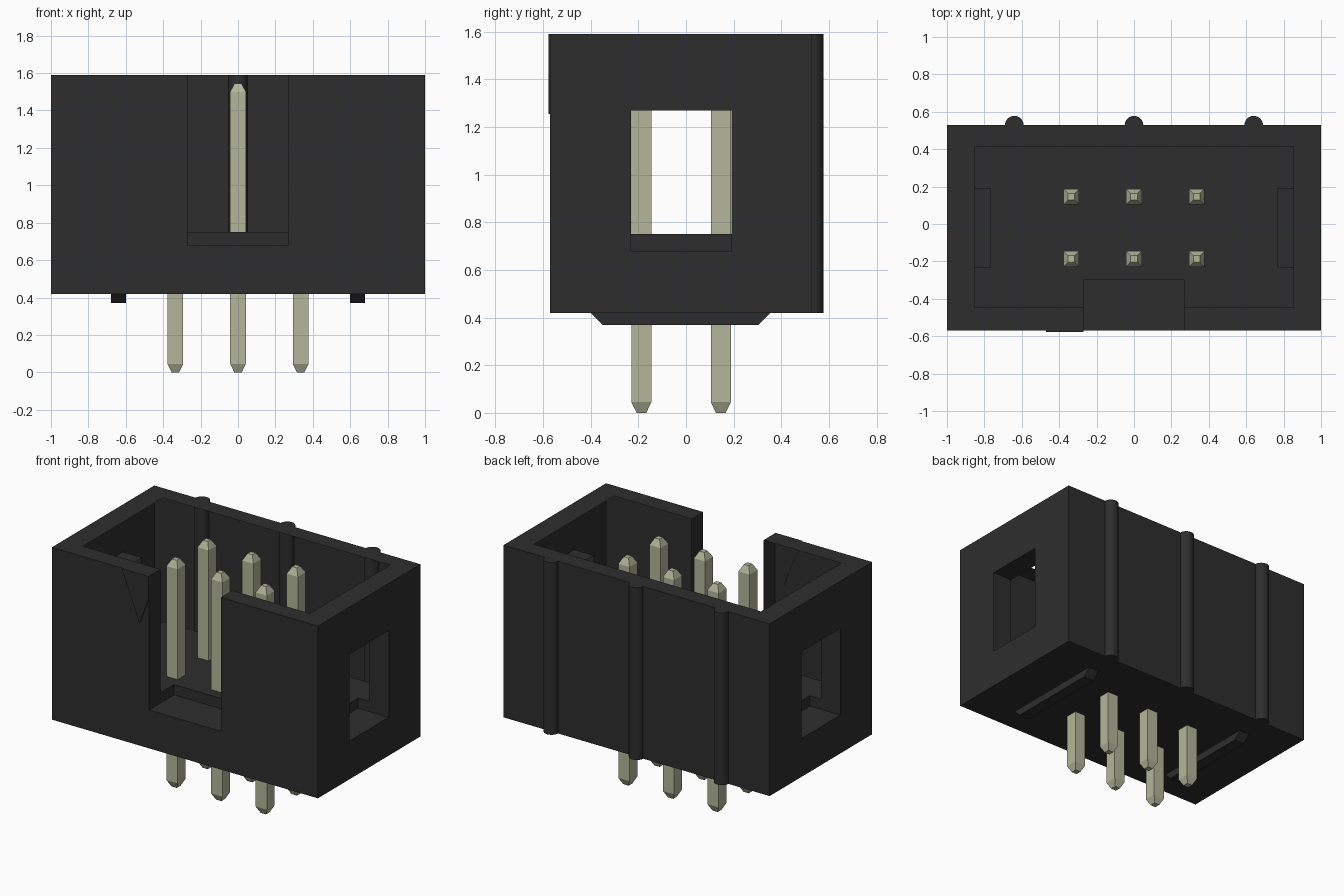
import bpy, bmesh, math
from mathutils import Matrix

if "Cube" in bpy.data.objects:
    bpy.data.objects.remove(bpy.data.objects["Cube"], do_unlink=True)


def material(name, rgb):
    m = bpy.data.materials.new(name)
    m.use_nodes = True
    m.diffuse_color = (*rgb, 1)
    bsdf = next(n for n in m.node_tree.nodes if n.type == 'BSDF_PRINCIPLED')
    bsdf.inputs["Base Color"].default_value = (*rgb, 1)
    return m


BLACK = material("black plastic", (0.027, 0.027, 0.027))
METAL = material("pale pin metal", (0.456, 0.468, 0.328))


def finish(name, bm, mat):
    bmesh.ops.recalc_face_normals(bm, faces=bm.faces[:])
    me = bpy.data.meshes.new(name)
    bm.to_mesh(me)
    bm.free()
    me.materials.append(mat)
    ob = bpy.data.objects.new(name, me)
    bpy.context.scene.collection.objects.link(ob)
    return ob


def box(name, x, y, z, mat=BLACK):
    bm = bmesh.new()
    size = Matrix.Diagonal((x[1] - x[0], y[1] - y[0], z[1] - z[0], 1))
    mid = Matrix.Translation((sum(x) / 2, sum(y) / 2, sum(z) / 2))
    bmesh.ops.create_cube(bm, size=1, matrix=mid @ size)
    return finish(name, bm, mat)


def prism(name, points, offset, mat=BLACK):
    """Extrude a flat polygon along an offset vector."""
    bm = bmesh.new()
    face = bm.faces.new([bm.verts.new(p) for p in points])
    ext = bmesh.ops.extrude_face_region(bm, geom=[face], use_keep_orig=True)
    verts = [g for g in ext["geom"] if isinstance(g, bmesh.types.BMVert)]
    bmesh.ops.translate(bm, verts=verts, vec=offset)
    return finish(name, bm, mat)


def activate(ob):
    bpy.ops.object.select_all(action='DESELECT')
    ob.select_set(True)
    bpy.context.view_layer.objects.active = ob


# Shroud: a block with a cavity, a front key notch and two side windows
shroud = box("shroud", (-1, 1), (-0.57, 0.53), (0.42, 1.59))
cutters = [
    box("cavity_cutter", (-0.853, 0.853), (-0.447, 0.413), (0.75, 2)),
    box("notch_cutter", (-0.27, 0.27), (-1, -0.30), (0.68, 2)),
    box("left_window_cutter", (0.77, 1.3), (-0.23, 0.19), (0.68, 1.27)),
    box("right_window_cutter", (-1.3, -0.77), (-0.23, 0.19), (0.68, 1.27)),
]
activate(shroud)
for c in cutters:
    c.hide_render = True
    mod = shroud.modifiers.new(c.name, 'BOOLEAN')
    mod.operation, mod.solver, mod.object = 'DIFFERENCE', 'EXACT', c
    bpy.ops.object.modifier_apply(modifier=mod.name)
for c in cutters:
    bpy.data.objects.remove(c, do_unlink=True)

# The rim is hollow: open the inner cavity walls
bm = bmesh.new()
bm.from_mesh(shroud.data)
inner = []
for f in bm.faces:
    c, n = f.calc_center_median(), f.normal
    on_side = abs(n.x) > 0.9 and abs(abs(c.x) - 0.853) < 0.003
    on_long = abs(n.y) > 0.9 and min(abs(c.y + 0.447), abs(c.y - 0.413)) < 0.003
    if on_side or on_long:
        inner.append(f)
bmesh.ops.delete(bm, geom=inner, context='FACES')
bm.to_mesh(shroud.data)
bm.free()

# Round ribs on the back
for i, x in enumerate((-0.64, 0, 0.64)):
    bm = bmesh.new()
    bmesh.ops.create_cone(bm, cap_ends=True, segments=24, radius1=0.05, radius2=0.05,
                          depth=1.17, matrix=Matrix.Translation((x, 0.528, 1.005)))
    rib = finish(f"back_rib_{i + 1}", bm, BLACK)
    activate(rib)
    bpy.ops.object.shade_smooth_by_angle(angle=math.radians(30))

# First-pin marker: a raised triangle trimmed by the notch
prism("pin_marker",
      [(-0.47, -0.577, 1.59), (-0.27, -0.577, 1.59), (-0.27, -0.577, 1.43),
       (-0.338, -0.577, 1.255)], (0, 0.009, 0))

# Standoff feet with sloped ends
for side, x in (("left", 0.60), ("right", -0.68)):
    prism(f"{side}_foot",
          [(x, -0.40, 0.42), (x, -0.35, 0.37), (x, 0.305, 0.37), (x, 0.355, 0.42)],
          (0.08, 0, 0))


# Square contact pins with tapered ends
def pin(name, x, y):
    bm = bmesh.new()
    rings = []
    for z, r in ((0, 0.02), (0.045, 0.042), (1.50, 0.042), (1.545, 0.018)):
        rings.append([bm.verts.new((x + sx * r, y + sy * r, z))
                      for sx, sy in ((-1, -1), (1, -1), (1, 1), (-1, 1))])
    for a, b in zip(rings, rings[1:]):
        for k in range(4):
            j = (k + 1) % 4
            bm.faces.new((a[k], a[j], b[j], b[k]))
    bm.faces.new(rings[0][::-1])
    bm.faces.new(rings[-1])
    finish(name, bm, METAL)


for row, y in (("front", -0.187), ("back", 0.146)):
    for i, x in enumerate((-0.335, 0, 0.335)):
        pin(f"{row}_pin_{i + 1}", x, y)
